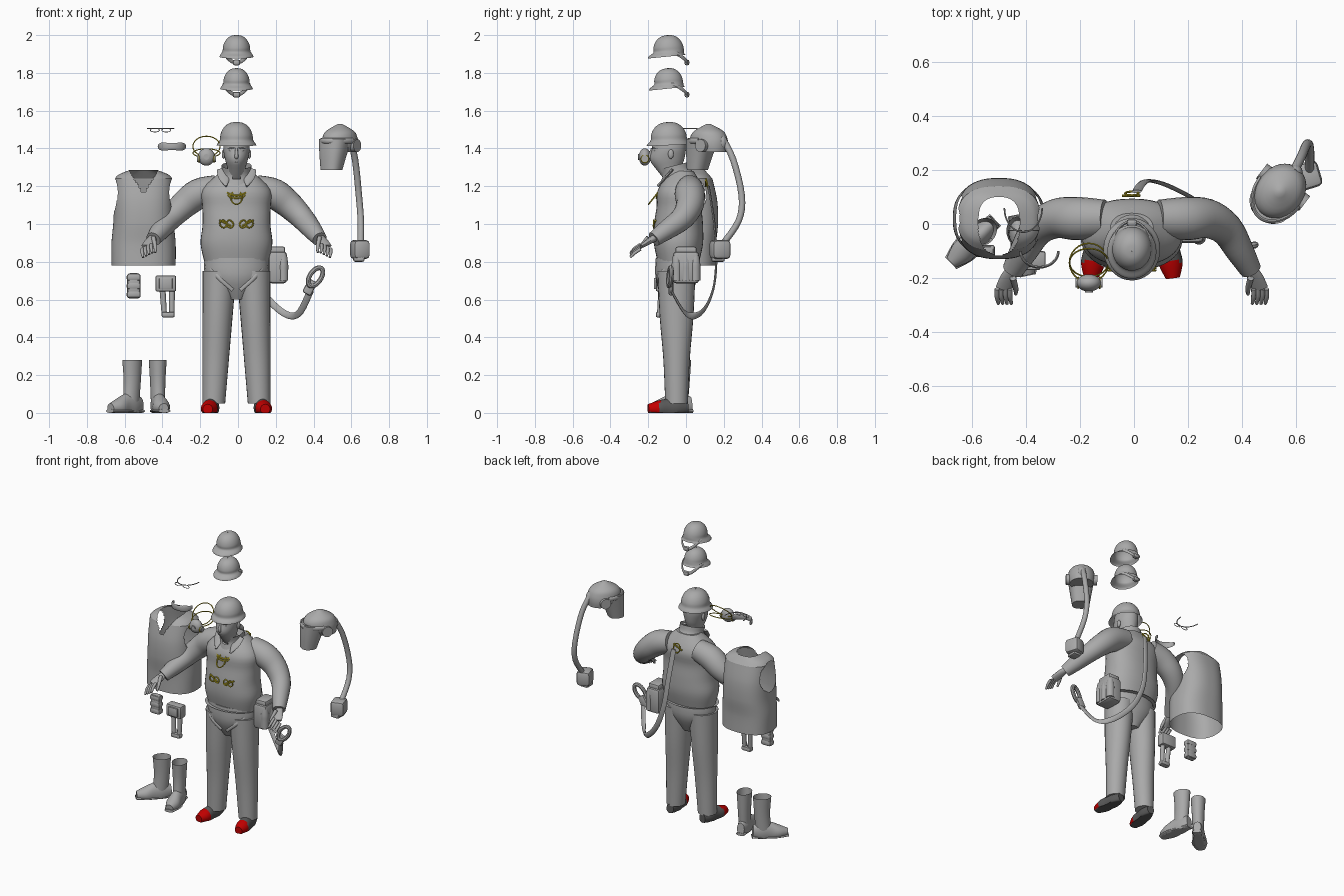
import bpy, bmesh, math
from mathutils import Vector

if "Cube" in bpy.data.objects:
    bpy.data.objects.remove(bpy.data.objects["Cube"])

ORIGIN = (0, 0, 0)
ACROSS, FORWARD, UPWARD = Vector((1, 0, 0)), Vector((0, -1, 0)), Vector((0, 0, 1))
MIDDLE = (-.008, 0, 0)      # the figure stands slightly off centre
SIDES = (("right_", -1), ("left_", 1))
made = []


def material(name, red, green, blue):
    mat = bpy.data.materials.new(name)
    mat.use_nodes = True
    mat.diffuse_color = (red, green, blue, 1)
    mat.node_tree.nodes["Principled BSDF"].inputs["Base Color"].default_value = mat.diffuse_color
    return mat


GREY = material("light grey", .4, .4, .4)
DARK = material("dark grey", .1, .1, .1)
RED = material("red", .55, 0, 0)
YELLOW = material("yellow", .55, .45, .02)


def finish(name, mesh, mat, at, turn):
    bmesh.ops.recalc_face_normals(mesh, faces=mesh.faces)
    data = bpy.data.meshes.new(name)
    mesh.to_mesh(data)
    mesh.free()
    data.materials.append(mat)
    part = bpy.data.objects.new(name, data)
    part.location, part.rotation_euler = at, turn
    bpy.context.collection.objects.link(part)
    made.append(part)
    return part


def spread(values, fraction):
    """Read a number, or a row of numbers spaced evenly, at a fraction of its length."""
    if not isinstance(values, (tuple, list)):
        return values
    place = fraction * (len(values) - 1)
    low = min(int(place), len(values) - 2)
    return values[low] + (values[low + 1] - values[low]) * (place - low)


def line(start, end, count=2):
    start, end = Vector(start), Vector(end)
    return [start.lerp(end, step / (count - 1)) for step in range(count)]


def arc(centre, wide, deep, first=0, last=2, dip=0, steps=12):
    """Level arc; angles are in half turns, the front half runs from one to two."""
    points = []
    for step in range(steps + (last - first < 2)):
        angle = math.pi * (first + (last - first) * step / steps)
        points.append(Vector(centre) + Vector((wide * math.cos(angle), deep * math.sin(angle),
                                               -dip * math.sin(angle) ** 2)))
    return points


def smooth_rows(rows, closed, detail):
    count, result = len(rows), []
    for index in range(count if closed else count - 1):
        near = [rows[k % count if closed else max(0, min(count - 1, k))] for k in range(index - 1, index + 3)]
        for step in range(detail):
            t = step / detail
            result.append([b + t / 2 * (c - a + t * (2 * a - 5 * b + 4 * c - d + t * (3 * (b - c) + d - a)))
                           for a, b, c, d in zip(*near)])
    return result if closed else result + [rows[-1]]


def tube(name, path, width, depth=None, mat=GREY, sides=24, ref=ACROSS, level=False, closed=False, capped=True,
         detail=4, power=2, floor=False, drop=None, at=ORIGIN, turn=ORIGIN):
    """Skin of oval rings along a path, with radii spread evenly over its points."""
    depth = width if depth is None else depth
    ends = max(len(path) - 1, 1)
    rows = smooth_rows([[*point, spread(width, index / ends), spread(depth, index / ends)]
                        for index, point in enumerate(path)], closed, detail)
    mesh, rings = bmesh.new(), []
    for index, (x, y, z, wide, deep) in enumerate(rows):
        before = rows[index - 1] if closed or index else rows[index]
        after = rows[(index + 1) % len(rows)] if closed or index + 1 < len(rows) else rows[index]
        along = UPWARD if level else (Vector(after[:3]) - Vector(before[:3])).normalized()
        u = UPWARD if abs(along.dot(ref)) > .96 else ref
        u = (u - along * along.dot(u)).normalized()
        v, ring = along.cross(u), []
        for corner in range(sides):
            angle = corner * math.tau / sides
            c, s = (math.copysign(abs(q) ** (2 / power), q) for q in (math.cos(angle), math.sin(angle)))
            spot = Vector((x, y, z)) + u * wide * c + v * deep * s
            if floor:
                spot.z = max(spot.z, 0)
            ring.append(mesh.verts.new(spot))
        rings.append(ring)
    pairs = list(zip(rings, rings[1:])) + ([(rings[-1], rings[0])] if closed else [])
    for low, high in pairs:
        for k in range(sides):
            mesh.faces.new((low[k - 1], low[k], high[k], high[k - 1]))
    if capped and not closed:
        mesh.faces.new(rings[0])
        mesh.faces.new(rings[-1])
    if drop:
        gone = [face for face in mesh.faces if drop(face.calc_center_median())]
        bmesh.ops.delete(mesh, geom=gone, context="FACES")
    return finish(name, mesh, mat, at, turn)


def column(name, bottom, top, y, width, depth, **options):
    """Stack of level rings at evenly spaced heights."""
    last = len(width) - 1
    path = [(0, spread(y, k / last), spread((bottom, top), k / last)) for k in range(last + 1)]
    return tube(name, path, width, depth, level=True, **options)


def pair(name, path, width, depth=None, **options):
    """The same tube on the right and the left of the figure."""
    return [tube(tag + name, [(side * x, y, z) for x, y, z in path], width, depth, at=MIDDLE, **options)
            for tag, side in SIDES]


def hoop(name, at, wide, deep, thick, mat=YELLOW, turn=ORIGIN):
    return tube(name, arc(ORIGIN, wide, deep), thick, mat=mat, sides=8, ref=UPWARD, closed=True,
                detail=2, at=at, turn=turn)


def solid(name, at, size, bevel=.01, ball=False, turn=ORIGIN):
    """Bevelled box, or a ball, of the given full size."""
    mesh = bmesh.new()
    if ball:
        bmesh.ops.create_uvsphere(mesh, u_segments=24, v_segments=14, radius=.5)
    else:
        bmesh.ops.create_cube(mesh, size=1)
    bmesh.ops.scale(mesh, vec=size, verts=mesh.verts)
    if not ball:
        bmesh.ops.bevel(mesh, geom=mesh.edges[:], offset=bevel, segments=2, affect="EDGES", profile=.5)
    return finish(name, mesh, GREY, at, turn)


# Jacket, hips and head
column("jacket", .8, 1.28, (-.04, -.04, -.02), (.17, .19, .18, .18, .18, .08), (.11, .13, .13, .12, .12, .06),
       sides=40, power=2.3, at=MIDDLE)
column("hips", .6, .82, -.05, (.05, .16, .17), (.06, .11, .11), at=MIDDLE)
column("head", 1.22, 1.46, (-.05, -.09, -.1, -.09, -.09), (.05, .045, .06, .07, .06), (.05, .06, .09, .09, .09),
       sides=32, at=MIDDLE)
tube("nose", [(0, -.18, 1.4), (0, -.19, 1.36), (0, -.18, 1.35)], (.006, .01, .01), sides=12, at=MIDDLE)
tube("lips", arc((0, -.16, 1.325), .025, .02, 1, 2), .005, sides=8, ref=UPWARD, at=MIDDLE)
tube("collar", line((0, -.04, 1.23), (0, -.06, 1.31), 3), (.1, .08, .08), capped=False, at=MIDDLE,
     drop=lambda c: c.y < -.08 and abs(c.x) < (c.z - 1.22) * .6)
tube("waist_belt", arc((0, -.045, .8), .18, .12), .004, .015, sides=8, ref=ACROSS + FORWARD / 3 + UPWARD / 9,
     closed=True, at=MIDDLE, level=True)
pair("brow", [(.01, -.178, 1.4), (.03, -.172, 1.4), (.05, -.147, 1.4)], .004, sides=8)
pair("lapel", line((.075, -.07, 1.29), (.055, -.15, 1.2), 3), (.03, .03, .005), .007, sides=12)

# Sleeves, trousers and harness leg straps
pair("sleeve", [(.1, .02, 1.19), (.2, .02, 1.16), (.28, .02, 1.1), (.35, -.02, 1.03), (.4, -.1, .97), (.44, -.17, .92)],
     (.07, .08, .073, .062, .052, .04), ref=UPWARD)
pair("trouser_leg", line((.09, -.05, .75), (.12, -.05, .05), 4), (.09, .08, .07, .06), (.1, .09, .07, .06), level=True)
pair("leg_strap", [(.16, -.08, .78), (.1, -.15, .72), (.02, -.14, .65)], .01, .004, sides=8, ref=UPWARD)

# Hands
palm = Vector((.44, -.16, .93))
knuckle = palm + Vector((.035, -.08, -.05))
pair("palm", line(palm, knuckle, 3), (.02, .03, .03), (.02, .015, .01), sides=16)
pair("thumb", [palm + FORWARD * .04, palm + Vector((-.01, -.08, -.05)), palm + Vector((-.01, -.1, -.08))],
     (.012, .01, .006), sides=10)
for finger in range(4):
    root = knuckle + Vector((.016, 0, -.008)) * (finger - 1.5)
    pair("finger", [root, root + Vector((0, -.03, -.02)), root + Vector((-.005, -.055, -.045))],
         (.009, .009, .006), sides=10)

# Shoes with painted toe caps
for shoe in pair("shoe", line((.123, .01, .03), (.152, -.2, .02), 5), (.025, .04, .04, .044, .026),
                 (.03, .05, .05, .042, .026), mat=DARK, floor=True):
    shoe.data.materials.append(RED)
    for face in shoe.data.polygons:
        face.material_index = int(face.center.y < -.138 and face.center.z > .004)

# Ears, eyes and chest buckles
for tag, side in SIDES:
    solid(tag + "ear", (side * .068 + MIDDLE[0], -.08, 1.37), (.02, .03, .05), ball=True)
    solid(tag + "eye", (side * .027 + MIDDLE[0], -.165, 1.39), (.026, .016, .014), ball=True)
    for reach in (.035, .07):
        hoop(tag + "chest_buckle", (side * reach + MIDDLE[0], -.172, 1), .017, .02, .004,
             turn=(math.pi / 2, side * .5, 0))
pair("buckle_bar", line((.03, -.172, .99), (.09, -.162, 1.02)), .005, mat=YELLOW, sides=8)

# Harness rings
hoop("chest_ring", (MIDDLE[0], -.17, 1.14), .03, .045, .004, turn=(.9, 0, 0))
hoop("chest_link", (MIDDLE[0], -.15, 1.155), .045, .02, .004, turn=(1.2, 0, 0))
hoop("back_ring", (MIDDLE[0], .113, 1.21), .025, .03, .004, turn=(1.8, 0, 0))
tube("chest_bar", arc((0, -.135, 1.17), .055, .02, 1, 2, dip=.02), .006, mat=YELLOW, sides=8, ref=UPWARD, at=MIDDLE)
tube("back_bar", line((-.035, .105, 1.2), (.03, .105, 1.23)), .005, mat=YELLOW, sides=8, at=MIDDLE)


# Helmets: a domed shell on a flared brim
def helmet(name, height, wide, peak, tall, tilt, cradle):
    place = dict(at=(MIDDLE[0], -.09, height), turn=(tilt, 0, 0))
    quarter = [math.pi / 2 * step / 6 for step in range(7)]
    radii = [wide + .015, wide + .01] + [(wide - .003) * math.cos(angle) ** .85 + .001 for angle in quarter]
    path = [(0, -peak, -.008), (0, -peak, .002)] + [(0, 0, .02 + (tall - .02) * math.sin(angle)) for angle in quarter]
    tube(name, path, radii, [radius * 1.1 for radius in radii], level=True, sides=40, capped=False, **place)
    if cradle:
        tube(name + "_cradle", arc((0, .01, .01), .07, .085, 0, 1, dip=.06), .01, .005,
             sides=10, ref=UPWARD, **place)
        solid(name + "_knob", (MIDDLE[0], .005, height - .04), (.04, .025, .03))


helmet("worn_helmet", 1.425, .09, .004, .115, .04, False)
helmet("upper_helmet", 1.895, .076, .014, .105, .1, True)
helmet("lower_helmet", 1.725, .072, .012, .1, .1, True)


# Vest: open shell with a V neck and arm holes
def vest_opening(c):
    arm_hole = abs(c.x) > .08 and math.hypot(c.y / .085, (c.z - 1.15) / .1) < 1
    return arm_hole or (c.y < 0 and abs(c.x) < (c.z - 1.16) * .62)


place = dict(sides=128, power=2.5, capped=False, drop=vest_opening, at=(-.5, .02, 0))
column("vest_body", .78, 1.24, 0, (.17, .17, .16, .157, .154), (.14, .14, .15, .145, .12), detail=20, **place)
column("vest_shoulders", 1.24, 1.285, 0, (.154, .13, .075), (.12, .1, .08), detail=10, **place)

# Rubber boots
for name, x, yaw in (("turned_boot", -.56, -.8), ("forward_boot", -.425, .2)):
    place = dict(at=(x, -.03, 0), turn=(0, 0, yaw))
    column(name + "_shaft", .04, .28, (-.01, 0, 0), (.037, .04, .047), (.05, .05, .058), capped=False, **place)
    tube(name + "_foot", line((0, .06, .045), (0, -.16, .025), 5), (.025, .038, .04, .045, .025),
         (.04, .07, .065, .045, .025), floor=True, **place)
    tube(name + "_sole", line((0, .065, .01), (0, -.165, .01), 4), (.03, .035, .05, .03), .01, floor=True, **place)

# Powered breathing hood with hose and blower
place = dict(at=(.54, .12, 0), turn=(0, 0, -.65))
column("hood_shell", 1.38, 1.53, (.03, .01, 0, 0, 0), (.075, .087, .086, .07, .01), (.075, .1, .105, .08, .01),
       sides=32, **place)
column("face_shield", 1.285, 1.45, (-.075, -.06, -.04), (.056, .07, .084), (.05, .065, .08), sides=32, power=2.5, **place)
tube("brow_band", arc((0, 0, 1.44), .088, .12, 1, 2), .014, .008, sides=12, ref=UPWARD, **place)
for tag, side in SIDES:
    tube(tag + "hood_disc", line((side * .07, .02, 1.415), (side * .1, .02, 1.415)), .034, detail=1, **place)
solid("hood_outlet", (.595, .19, 1.43), (.06, .06, .08), ball=True)
tube("air_hose", [(.59, .19, 1.46), (.62, .25, 1.34), (.64, .295, 1.15), (.65, .28, 1.02), (.65, .2, .9)], .017, sides=16)
solid("blower_box", (.645, .18, .865), (.09, .1, .1), bevel=.02, turn=(0, 0, .3))
solid("blower_foot", (.64, .17, .815), (.06, .07, .03))

# Hip filter unit
unit = Vector((.21, 0, .77))
solid("filter_unit", unit, (.1, .14, .17), bevel=.02)
solid("filter_lid", unit + UPWARD * .09, (.08, .11, .04))
for shift in (-.05, 0, .05):
    canister = unit + ACROSS * .03 + FORWARD * shift
    tube("filter_canister", line(canister - UPWARD * .07, canister + UPWARD * .07, 6), (.026, .026, .026, .018))

# Lanyard and snap hook
tube("lanyard", [(.01, .12, 1.2), (.03, .15, 1), (.06, .16, .8), (.13, .14, .64), (.24, .08, .53), (.32, 0, .525),
                 (.385, -.08, .65)], .006, .018, sides=12, ref=-FORWARD, detail=6)
solid("hook_body", (.38, -.08, .665), (.05, .025, .08), turn=(0, .5, 0))
hoop("snap_hook", (.41, -.085, .72), .03, .055, .013, mat=GREY, turn=(math.pi / 2, .6, .2))

# Respirator with filter cartridges and head straps
mask = Vector((-.167, -.218, 1.355))
solid("respirator", mask, (.09, .064, .092), ball=True)
tube("exhale_valve", line(mask + FORWARD * .02, mask + FORWARD * .035), .015, detail=1)
for tag, side in SIDES:
    cup = mask + ACROSS * side * .04 - UPWARD * .01
    tube(tag + "cartridge", line(cup - ACROSS * .01, cup + ACROSS * .01), .018, detail=1)
    hoop(tag + "cartridge_rim", cup, .02, .02, .003, turn=(math.pi / 2, 0, math.pi / 2))
for tilt in (.3, .8):
    hoop("head_strap", mask - FORWARD * .075 + UPWARD * tilt * .07, .072, .075, .003, turn=(tilt, 0, 0))

# Goggles and glasses
tube("goggles", arc((-.35, -.1, 1.41), .07, .06, 1, 2), (.012, .022, .018, .022, .012), .005, sides=12, ref=UPWARD)
tube("glasses_frame", arc((-.41, .06, 1.505), .07, .09, 1, 2), .003, sides=8, ref=UPWARD)
for x in (-.44, -.38):
    hoop("glasses_rim", (x, -.024, 1.497), .024, .01, .002, mat=GREY, turn=(math.pi / 2, 0, 0))

# Belt pouch and tool holder
pouch = Vector((-.552, -.1, .672))
solid("pouch", pouch, (.07, .04, .135), bevel=.015)
for step in (-1, 0, 1):
    solid("pouch_band", pouch + UPWARD * step * .045, (.074, .046, .035))
holder = Vector((-.382, -.13, .685))
solid("holder_body", holder, (.11, .06, .085))
solid("holder_face", holder + FORWARD * .03, (.07, .02, .06), bevel=.005)
for x, slant in ((-.4, .01), (-.35, 0)):
    tube("holder_grip", line((x, -.13, .66), (x + slant, -.14, .515)), (.016, .014), sides=12)
solid("holder_foot", (-.37, -.14, .52), (.07, .04, .03))

# Smooth shading with sharp edges kept
bpy.ops.object.select_all(action="DESELECT")
for part in made:
    part.select_set(True)
bpy.context.view_layer.objects.active = made[0]
bpy.ops.object.shade_smooth_by_angle(angle=math.radians(40))
